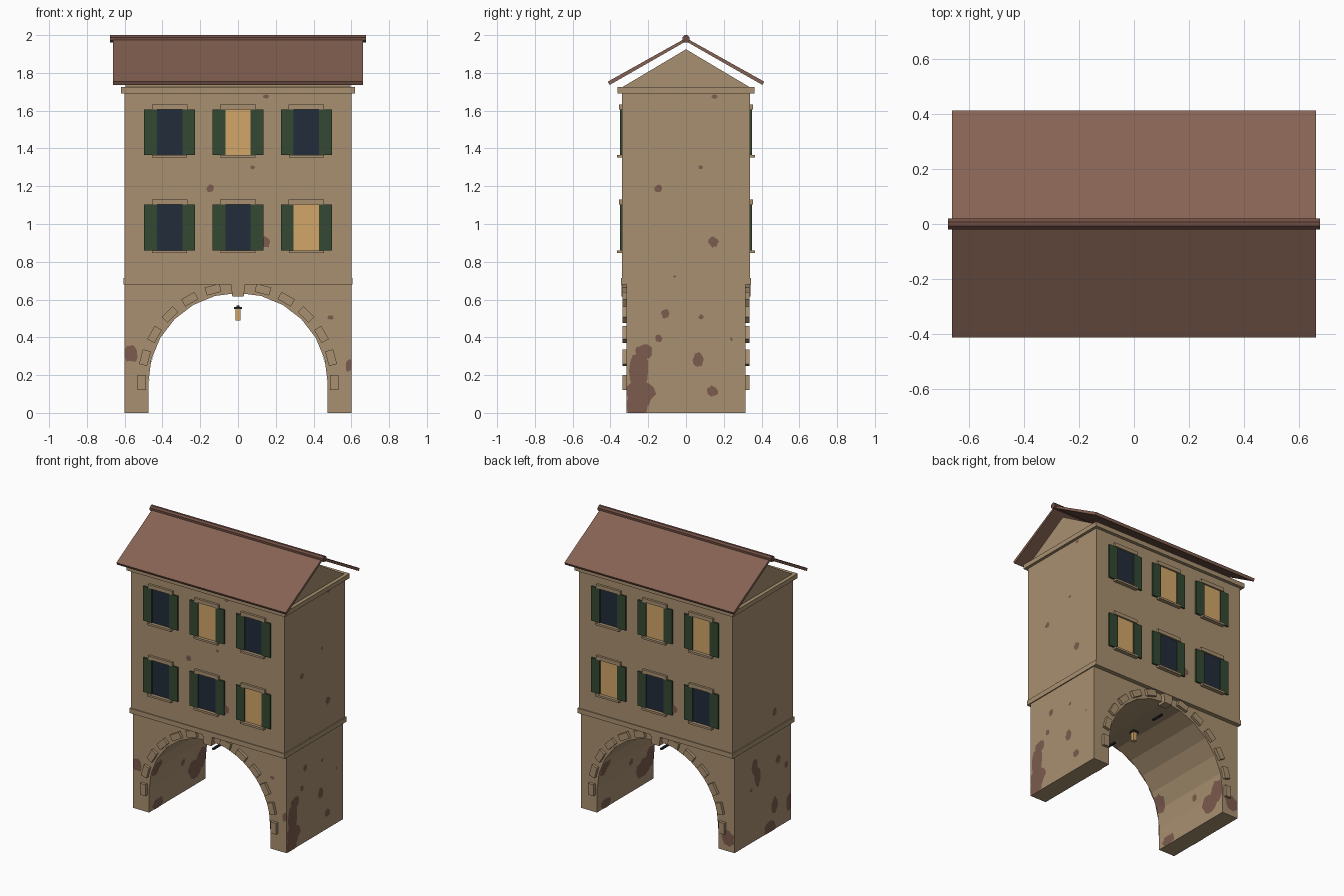
import bpy, bmesh, math, random
from mathutils import Matrix, Vector

if "Cube" in bpy.data.objects:
    bpy.data.objects.remove(bpy.data.objects["Cube"])

random.seed(4)


def material(name, r, g, b):
    m = bpy.data.materials.new(name)
    lin = [((c / 255 + 0.055) / 1.055) ** 2.4 for c in (r, g, b)]
    m.diffuse_color = (*lin, 1)
    m.use_nodes = True
    m.node_tree.nodes["Principled BSDF"].inputs["Base Color"].default_value = m.diffuse_color
    return m


PLASTER = material("plaster", 168, 144, 112)
STAIN = material("stain", 124, 91, 78)
ROOF = material("roof_tile", 134, 98, 83)
RIDGE = material("ridge_tile", 112, 78, 67)
SHUTTER = material("shutter_green", 52, 72, 50)
GLASS = material("dark_glass", 34, 44, 58)
LIT = material("lit_glass", 210, 166, 106)
IRON = material("iron", 40, 38, 38)


def finish(name, bm, mat):
    me = bpy.data.meshes.new(name)
    bm.to_mesh(me)
    bm.free()
    me.materials.append(mat)
    ob = bpy.data.objects.new(name, me)
    bpy.context.collection.objects.link(ob)
    return ob


def boxes(name, mat, items):
    """items: (centre, size, rotation matrix or None)"""
    bm = bmesh.new()
    for centre, size, rot in items:
        m = Matrix.Translation(centre) @ (rot or Matrix()) @ Matrix.Diagonal((*size, 1))
        bmesh.ops.create_cube(bm, size=1, matrix=m)
    return finish(name, bm, mat)


def prism(name, mat, pts, axis, a, b):
    """Extrude a 2D profile along axis x (pts are y,z) or y (pts are x,z)."""
    bm = bmesh.new()
    place = (lambda p: (a, p[0], p[1])) if axis == 0 else (lambda p: (p[0], a, p[1]))
    f = bm.faces.new([bm.verts.new(place(p)) for p in pts])
    ext = bmesh.ops.extrude_face_region(bm, geom=[f])
    move = Vector((0, 0, 0))
    move[axis] = b - a
    bmesh.ops.translate(bm, vec=move, verts=[v for v in ext["geom"] if isinstance(v, bmesh.types.BMVert)])
    bmesh.ops.recalc_face_normals(bm, faces=bm.faces)
    return finish(name, bm, mat)


W, DL, DU = 0.60, 0.315, 0.339        # half width, half depth below and above
R, SPRING, FLOOR1 = 0.475, 0.16, 0.68  # arch radius, spring height, jetty height

# Walls
arch = [(-R * math.cos(math.radians(15 * i)), SPRING + R * math.sin(math.radians(15 * i))) for i in range(13)]
prism("arched_base", PLASTER,
      [(-W, 0), (-R, 0)] + arch + [(R, 0), (W, 0), (W, FLOOR1), (-W, FLOOR1)], 1, -DL, DL)
boxes("upper_storeys", PLASTER, [((0, 0, 1.19), (2 * W, 2 * DU, 1.02), None)])
boxes("string_course", PLASTER, [((0, 0, 0.697), (1.214, 0.69, 0.034), None)])
boxes("cornice", PLASTER, [((0, 0, 1.708), (1.24, 0.724, 0.032), None)])
prism("gable", PLASTER, [(-0.338, 1.724), (0.338, 1.724), (0, 1.925)], 0, -0.595, 0.595)

# Arch stones and keystones on both faces
stones = []
for s in (-1, 1):
    for i in range(13):
        if i != 6:
            a = math.radians(15 * i)
            stones.append(((0.51 * math.cos(a), s * 0.32, SPRING + 0.51 * math.sin(a)),
                           (0.044, 0.03, 0.08), Matrix.Rotation(-a, 4, 'Y')))
    prism("keystone", PLASTER, [(-0.03, 0.615), (0.03, 0.615), (0.038, 0.685), (-0.038, 0.685)],
          1, s * 0.28, s * 0.342)
boxes("arch_stones", PLASTER, stones)

# Roof slopes and ridge
th, slope = 0.02, math.radians(29.5)
ny, nz = math.sin(slope) * th / 2, math.cos(slope) * th / 2
for s, n in ((-1, "roof_front"), (1, "roof_back")):
    e, t = (0.409, 1.745), (0, 1.976)
    prism(n, ROOF, [(s * (e[0] - ny), e[1] - nz), (s * (e[0] + ny), e[1] + nz),
                    (0, t[1] + nz), (0, t[1] - nz)], 0, -0.662, 0.662)
bm = bmesh.new()
bmesh.ops.create_cone(bm, cap_ends=True, segments=8, radius1=0.021, radius2=0.021, depth=1.355,
                      matrix=Matrix.Translation((0, 0, 1.98)) @ Matrix.Rotation(math.pi / 2, 4, 'Y')
                      @ Matrix.Rotation(math.pi / 8, 4, 'Z'))
finish("ridge", bm, RIDGE)

# Windows: panes, shutters, lintels and sills on both faces
lit = {(-1, 0, 1), (-1, 1, 0), (1, 0, 1), (1, -1, 1), (1, 1, 0)}
panes, glow, shutters, trim = [], [], [], []
for s in (-1, 1):
    for c in (-1, 0, 1):
        for r in (0, 1):
            x, z = c * 0.362, 0.982 + 0.504 * r
            (glow if (s, c, r) in lit else panes).append(((x, s * 0.339, z), (0.136, 0.008, 0.242), None))
            for k in (-1, 1):
                shutters.append(((x + k * 0.101, s * 0.343, z), (0.067, 0.014, 0.242), None))
            trim.append(((x, s * 0.341, z + 0.134), (0.188, 0.028, 0.026), None))
            trim.append(((x, s * 0.347, z - 0.128), (0.184, 0.038, 0.014), None))
boxes("dark_panes", GLASS, panes)
boxes("lit_panes", LIT, glow)
boxes("shutters", SHUTTER, shutters)
boxes("lintels_and_sills", PLASTER, trim)

# Hanging lantern and iron bars under the arch
boxes("lantern_glass", LIT, [((0, 0, 0.52), (0.028, 0.028, 0.062), None)])
boxes("lantern_cap", IRON, [((0, 0, 0.555), (0.042, 0.042, 0.012), None)])
boxes("iron_bars", IRON, [((0, s * 0.235, 0.562), (0.014, 0.09, 0.012), None) for s in (-1, 1)])


# Weathered patches laid on the walls
def inner_x(z):
    z = min(z, SPRING + R)
    for (x0, z0), (x1, z1) in zip(arch[:6], arch[1:7]):
        if z0 <= z <= z1:
            return -(x0 + (x1 - x0) * (z - z0) / (z1 - z0))
    return R


def patches(name, place, out, half, blobs):
    bm = bmesh.new()
    n = 14
    for u, v, ru, rv in blobs:
        wob = [random.uniform(0.8, 1.12) for _ in range(n)]
        rings = []
        for k in (0.35, 0.7, 1):
            ring = []
            for i in range(n):
                a = 2 * math.pi * i / n
                pu = max(-half, min(half, u + ru * k * wob[i] * math.cos(a)))
                pv = max(0, v + rv * k * wob[i] * math.sin(a))
                ring.append(bm.verts.new(place(pu, pv)))
            rings.append(ring)
        bm.faces.new(rings[0])
        for a, b in zip(rings, rings[1:]):
            for i in range(n):
                j = (i + 1) % n
                bm.faces.new((a[i], b[i], b[j], a[j]))
    bm.normal_update()
    for f in bm.faces:
        if f.normal.dot(Vector(out)) < 0:
            f.normal_flip()
    finish(name, bm, STAIN)


upper = [(0.15, 1.675, .016, .012), (-0.147, 1.188, .02, .02), (0.078, 1.3, .012, .01), (0.145, 0.905, .026, .03)]
for s, n in ((-1, "front"), (1, "back")):
    face = lambda u, v: (-s * u, s * ((DU if v > FLOOR1 else DL) + 0.002), v)
    low = [(0.49, 0.505, .017, .012), (-0.565, 0.315, .035, .05), (0.588, 0.25, .02, .035)] if s < 0 else \
        [(0.55, 0.09, .05, .06)]
    patches(n + "_patches", face, (0, s, 0), W, (upper if s < 0 else upper[3:]) + low)

patches("right_patches", lambda u, v: (W + 0.002, u, v), (1, 0, 0), DL - 0.001, upper + [
    (-.06, .722, .01, .005), (-.11, .525, .022, .025), (.08, .508, .014, .013), (.24, .39, .006, .01),
    (-.145, .395, .02, .02), (.065, .28, .028, .04), (.14, .115, .03, .03),
    (-.22, .325, .045, .045), (-.25, .22, .05, .11), (-.24, .1, .075, .08), (-.26, .03, .065, .06)])
patches("left_patches", lambda u, v: (-W - 0.002, u, v), (-1, 0, 0), DL - 0.001, [
    (-.13, .83, .025, .028), (.09, .53, .035, .06), (.06, .44, .035, .07), (-.17, .48, .03, .03),
    (-.26, .41, .02, .025), (-.13, .17, .035, .06), (-.29, .13, .03, .06), (-.08, .03, .07, .05),
    (.13, .375, .014, .014)])
for s in (-1, 1):
    patches("inner_leg_patches", lambda u, v: (s * (inner_x(v) - 0.003), -s * u, v), (-s, 0, 0), DL - 0.001, [
        (.2, .12, .08, .07), (.27, .17, .06, .08), (-.27, .31, .05, .06), (-.22, .03, .06, .04),
        (.05, .22, .025, .025)])
